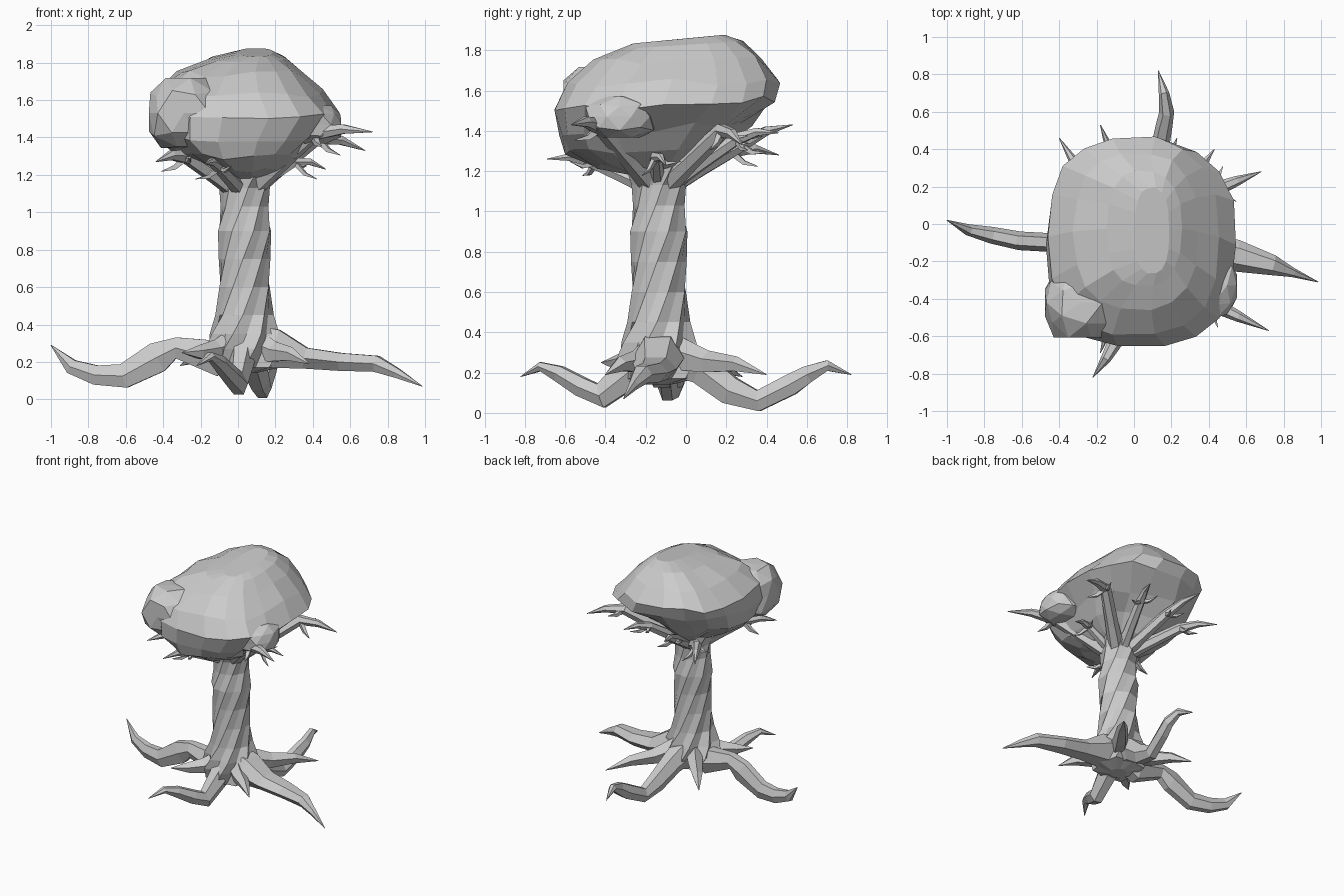
import bpy, bmesh, math, random
from mathutils import Vector

if "Cube" in bpy.data.objects:
    bpy.data.objects.remove(bpy.data.objects["Cube"])

random.seed(4)


def loft(name, rings):
    """Skin a stack of equal-sized point rings, closing both ends."""
    bm = bmesh.new()
    rows = [[bm.verts.new(p) for p in ring] for ring in rings]
    n = len(rows[0])
    for a, b in zip(rows, rows[1:]):
        for i in range(n):
            j = (i + 1) % n
            bm.faces.new((a[i], a[j], b[j], b[i]))
    bm.faces.new(rows[0][::-1])
    bm.faces.new(rows[-1])
    bmesh.ops.remove_doubles(bm, verts=bm.verts, dist=0.0005)
    bmesh.ops.recalc_face_normals(bm, faces=bm.faces)
    mesh = bpy.data.meshes.new(name)
    bm.to_mesh(mesh)
    bm.free()
    obj = bpy.data.objects.new(name, mesh)
    bpy.context.collection.objects.link(obj)
    return obj


def limb(name, path, sides=6):
    """Tapered limb; path points are (x, y, z, half_width, half_height)."""
    pts = [Vector(p[:3]) for p in path]
    rings = []
    for k, p in enumerate(path):
        tangent = (pts[min(k + 1, len(pts) - 1)] - pts[max(k - 1, 0)]).normalized()
        side = tangent.cross(Vector((0, 0, 1))).normalized()
        up = side.cross(tangent)
        ring = []
        for i in range(sides):
            a = math.tau * (i + 0.5 * (sides % 2 == 0)) / sides + 0.5 * math.pi
            ring.append(pts[k] + side * p[3] * math.cos(a) + up * p[4] * math.sin(a))
        rings.append(ring)
    return loft(name, rings)


# Twisted trunk with a fluted flare at the base
CX, CY = 0.035, -0.135
trunk = [(0.14, 0.06, 0), (0.17, 0.17, .1), (0.27, 0.19, .14), (0.35, 0.175, .12), (0.45, 0.148, .06),
         (0.6, 0.137, .04), (0.75, 0.133, .04), (0.9, 0.143, .05), (1.03, 0.124, .04),
         (1.13, 0.13, .05), (1.22, 0.16, .1)]
rings = []
for z, r, flute in trunk:
    ring = []
    for i in range(16):
        a = math.tau * i / 16 + 2.6 * (z - 0.17)
        rr = r * (1 + flute * (1 if i % 2 == 0 else -1))
        ring.append((CX + rr * math.cos(a), CY + rr * math.sin(a), z))
    rings.append(ring)
loft("trunk", rings)

# Long roots
limb("left_root", [(0, -.13, .3, .1, .12), (-.12, -.12, .22, .08, .11), (-.33, -.11, .275, .055, .065),
                   (-.43, -.1, .225, .05, .095), (-.61, -.09, .125, .05, .075), (-.76, -.06, .13, .045, .06),
                   (-.89, -.03, .175, .03, .045), (-1, .02, .29, .002, .002)])
limb("right_root", [(.04, -.13, .29, .13, .13), (.2, -.14, .27, .13, .12), (.36, -.15, .22, .105, .065),
                    (.55, -.17, .2, .085, .055), (.74, -.22, .19, .055, .05), (.85, -.26, .14, .025, .03),
                    (.985, -.31, .07, .002, .002)])
limb("back_root", [(.04, -.1, .3, .1, .12), (.07, .08, .22, .08, .09), (.11, .22, .11, .06, .08),
                   (.13, .36, .06, .05, .06), (.16, .52, .14, .045, .06), (.175, .6, .19, .04, .05),
                   (.16, .7, .235, .028, .03), (.13, .82, .19, .002, .002)])
limb("front_root", [(.03, -.16, .3, .09, .12), (.02, -.28, .2, .07, .09), (0, -.42, .085, .055, .07),
                    (-.04, -.52, .13, .05, .055), (-.1, -.63, .195, .04, .045),
                    (-.15, -.72, .23, .028, .025), (-.22, -.82, .18, .002, .002)])

# Short diagonal roots: tip and mid-height
short_roots = {"front_left": (-.3, -.42, .25, .26), "front_right": (.38, -.4, .19, .25),
               "back_right": (.43, .4, .19, .25), "back_left": (-.31, .28, .18, .24)}
for key, (x, y, z, zm) in short_roots.items():
    mix = lambda t: (CX + (x - CX) * t, CY + (y - CY) * t)
    limb(key + "_short_root", [(*mix(.1), .3, .07, .1), (*mix(.45), zm, .055, .06),
                               (*mix(.72), zm - .01, .04, .04), (x, y, z, .002, .002)], 5)

# Foliage crown: (z, xmin, xmax, ymin, ymax, front-to-back tilt)
crown = [(1.17, -.04, .12, -.22, -.05, 0), (1.23, -.17, .24, -.46, .08, 0), (1.31, -.34, .35, -.61, .2, .02),
         (1.41, -.45, .45, -.655, .34, .03), (1.53, -.48, .56, -.675, .45, .03),
         (1.64, -.475, .47, -.61, .475, .01), (1.75, -.33, .35, -.47, .39, .01),
         (1.825, -.15, .26, -.34, .29, .02), (1.855, 0, .19, -.27, .2, .022)]
rings = []
for k, (z, x0, x1, y0, y1, tilt) in enumerate(crown):
    ring = []
    for i in range(18):
        a = math.tau * i / 18
        c, s = math.cos(a), math.sin(a)
        px = math.copysign(abs(c) ** 0.8, c)
        py = math.copysign(abs(s) ** 0.8, s)
        # hollows between the branches underneath, fading out at the front
        hollow = .09 * (1 + math.cos(5 * a + .6)) * (.6 + .4 * s)
        dent = 1 - (hollow if 0 < k < 4 else 0) - random.uniform(0, .035)
        ring.append(((x0 + x1) / 2 + (x1 - x0) / 2 * px * dent,
                     (y0 + y1) / 2 + (y1 - y0) / 2 * py * dent,
                     z + tilt * py + (random.uniform(-.02, .02) if 0 < k < 7 else 0)))
    rings.append(ring)
loft("foliage_crown", rings)


def clump(name, centre, size):
    """Rough faceted foliage lump, boxed off a little."""
    bm = bmesh.new()
    bmesh.ops.create_icosphere(bm, subdivisions=2, radius=1)
    for v in bm.verts:
        v.co *= random.uniform(.9, 1.08)
        v.co = Vector([centre[i] + size[i] * max(-.85, min(.85, v.co[i])) for i in range(3)])
    mesh = bpy.data.meshes.new(name)
    bm.to_mesh(mesh)
    bm.free()
    bpy.context.collection.objects.link(bpy.data.objects.new(name, mesh))


clump("front_left_clump", (-.29, -.42, 1.53), (.22, .22, .22))
clump("front_right_clump", (.39, -.33, 1.47), (.19, .2, .12))

# Branches: elbow point, tip, and half thickness
branches = {
    "front_right": ((.4, -.42, 1.42), (.72, -.57, 1.43), .045),
    "back_right": ((.42, .18, 1.4), (.68, .28, 1.33), .042),
    "back": ((-.08, .27, 1.33), (-.18, .53, 1.43), .038),
    "back_left": ((-.25, .22, 1.3), (-.4, .46, 1.28), .038),
    "front": ((-.1, -.45, 1.24), (-.18, -.69, 1.26), .035),
    "left": ((-.27, -.33, 1.3), (-.44, -.52, 1.27), .045),
    "back_middle": ((.15, .25, 1.36), (.23, .46, 1.39), .035),
    "right": ((.3, -.15, 1.27), (.47, -.1, 1.23), .03),
}
for key, (elbow, tip, r) in branches.items():
    root, e, t = Vector((CX, CY, 1.1)), Vector(elbow), Vector(tip)
    m, q = root.lerp(e, .5), e.lerp(t, .5) + Vector((0, 0, .02))
    limb(key + "_branch", [(*root, r * 1.5, r * 1.5), (*m, r * 1.15, r * 1.15), (*e, r, r),
                           (*q, r * .65, r * .65), (*t, .002, .002)])
    # pair of twigs forking from the elbow
    out = (t - e).normalized()
    across = out.cross(Vector((0, 0, 1))).normalized()
    for n, sgn in enumerate((-1, 1)):
        tw = e + out * .1 + across * sgn * .1 + Vector((0, 0, -.07 * n))
        mid = e.lerp(tw, .5) + Vector((0, 0, -.02))
        limb(f"{key}_twig_{n + 1}", [(*e, r * .6, r * .6), (*mid, r * .4, r * .4), (*tw, .002, .002)], 4)
